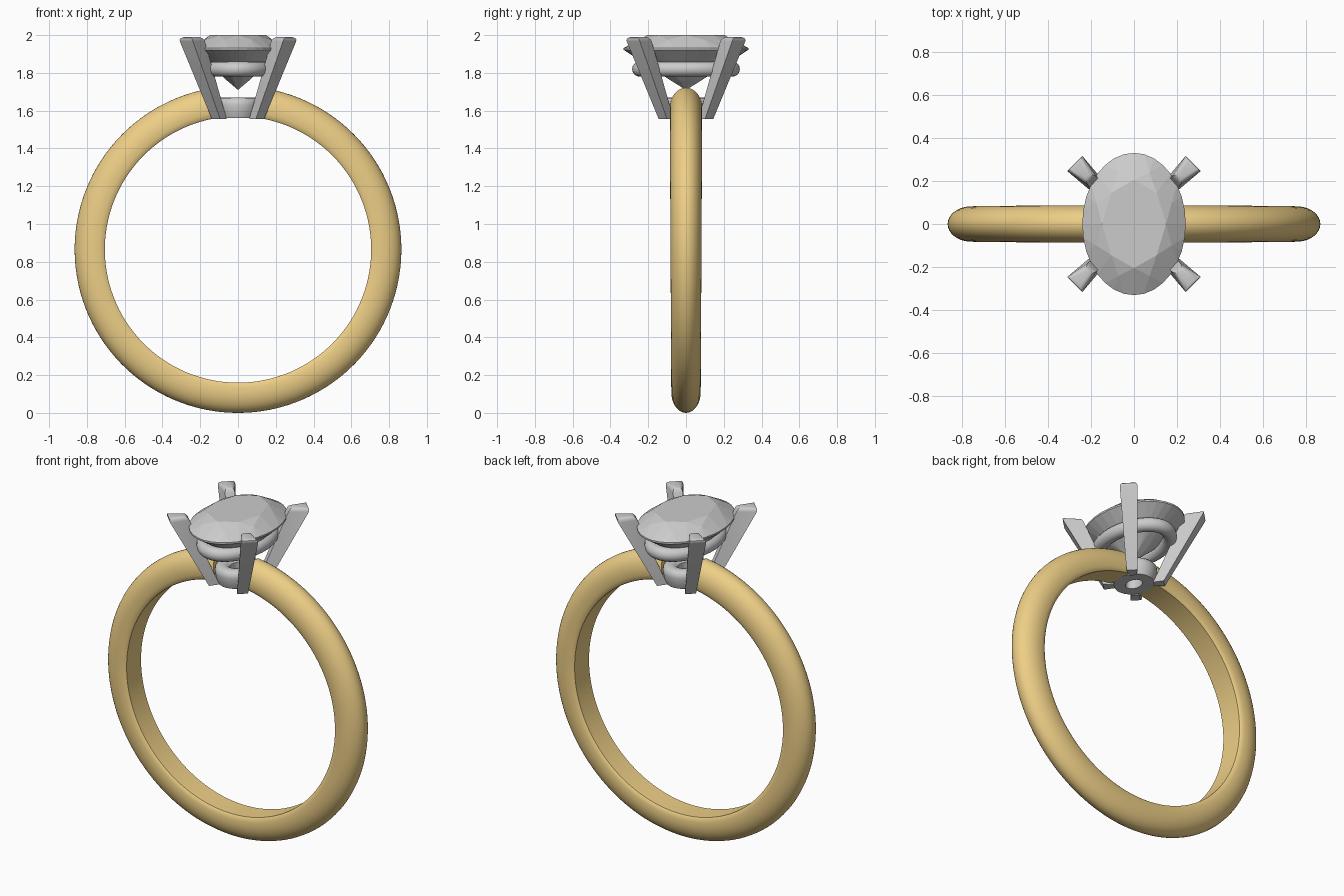
import bpy, bmesh
from math import sin, cos, pi, radians
from mathutils import Vector

if "Cube" in bpy.data.objects:
    bpy.data.objects.remove(bpy.data.objects["Cube"])

TAU = 2 * pi


def finish(name, bm, smooth=None):
    bmesh.ops.recalc_face_normals(bm, faces=bm.faces[:])
    me = bpy.data.meshes.new(name)
    bm.to_mesh(me)
    bm.free()
    ob = bpy.data.objects.new(name, me)
    bpy.context.collection.objects.link(ob)
    if smooth:
        bpy.ops.object.select_all(action='DESELECT')
        ob.select_set(True)
        bpy.context.view_layer.objects.active = ob
        bpy.ops.object.shade_smooth_by_angle(angle=radians(smooth))
    return ob


def skin(bm, rings, closed):
    """Bridge successive closed rings; close the loop or cap both ends."""
    vs = [[bm.verts.new(p) for p in r] for r in rings]
    n = len(vs[0])
    pairs = list(zip(vs, vs[1:])) + ([(vs[-1], vs[0])] if closed else [])
    for a, b in pairs:
        for i in range(n):
            j = (i + 1) % n
            bm.faces.new((a[i], a[j], b[j], b[i]))
    if not closed:
        bm.faces.new(vs[0])
        bm.faces.new(vs[-1])
    return vs


# Band: D-shaped section swept round the finger hole, open under the setting
CZ, GAP, STEPS = 0.865, radians(8), 120
section = [(0.712, -0.93), (0.705, -0.85), (0.705, 0.85), (0.712, 0.93)]
section += [(0.755 + 0.11 * sin(a), cos(a)) for a in
            [radians(-12 + 204 * i / 20) for i in range(21)]]
rings = []
for i in range(STEPS + 1):
    a = GAP + (TAU - 2 * GAP) * i / STEPS
    half = 0.082 + 0.004 * cos(a)
    rings.append([(r * sin(a), y * half, CZ + r * cos(a)) for r, y in section])
bm = bmesh.new()
skin(bm, rings, False)
band = finish("band", bm, 40)
gold = bpy.data.materials.new("gold")
gold.diffuse_color = (0.85, 0.62, 0.24, 1)
gold.use_nodes = True
gold.node_tree.nodes["Principled BSDF"].inputs["Base Color"].default_value = gold.diffuse_color
band.data.materials.append(gold)


# Oval rings of the setting
def oval_ring(name, rx, ry, profile, steps=64):
    bm = bmesh.new()
    skin(bm, [[((rx + d) * cos(TAU * i / steps), (ry + d) * sin(TAU * i / steps), z)
               for d, z in profile] for i in range(steps)], True)
    return finish(name, bm, 40)


oval_ring("gallery_rail", 0.158, 0.245,
          [(0.04 * cos(TAU * k / 16), 1.82 + 0.04 * sin(TAU * k / 16)) for k in range(16)])
oval_ring("base_collar", 0.08, 0.095,
          [(-0.04, 1.562), (0.025, 1.562), (0.036, 1.59), (0.043, 1.63), (0.04, 1.652),
           (0.025, 1.667), (0, 1.671), (-0.025, 1.665), (-0.04, 1.65)])


# Prongs: tapered wedges leaning out on the diagonals, with domed tips
def prong(name, sx, sy):
    out, side = Vector((sx, sy, 0)).normalized(), Vector((-sy, sx, 0)).normalized()
    levels = [(1.556, 0.165, 0.105, 0.062, 0.04), (1.99, 0.398, 0.285, 0.1, 0.056)]
    rings = []
    for z, ro, ri, wo, wi in levels:
        rings.append([out * r + side * w + Vector((0, 0.006 * sy, z)) for r, w in
                      ((ro, wo / 2), (ro, -wo / 2), (ri, -wi / 2), (ri, wi / 2))])
    bm = bmesh.new()
    vs = skin(bm, rings, False)
    top = set(vs[1])
    tip = [e for e in bm.edges if set(e.verts) <= top]
    bmesh.ops.bevel(bm, geom=tip, offset=0.024, segments=4, profile=0.5, affect='EDGES')
    finish(name, bm, 35)


for sx, xn in ((-1, "left"), (1, "right")):
    for sy, yn in ((-1, "front"), (1, "back")):
        prong(f"{yn}_{xn}_prong", sx, sy)

# Oval brilliant-cut stone: facets come from the hull of its cut points
bm = bmesh.new()


def cut_points(n, scale, z, shift=0.0):
    for i in range(n):
        a = TAU * (i + shift) / n
        bm.verts.new((0.24 * scale * cos(a), 0.33 * scale * sin(a), z))


cut_points(8, 0.62, 2.0)           # table corners
cut_points(8, 0.79, 1.975, 0.5)    # star facet tips
cut_points(32, 1.0, 1.932)         # girdle
cut_points(32, 1.0, 1.922)
cut_points(8, 0.25, 1.757, 0.5)    # lower pavilion tips
bm.verts.new((0, 0, 1.71))         # culet
bmesh.ops.convex_hull(bm, input=bm.verts[:])
bmesh.ops.dissolve_limit(bm, angle_limit=radians(1), verts=bm.verts[:], edges=bm.edges[:])
finish("stone", bm)
